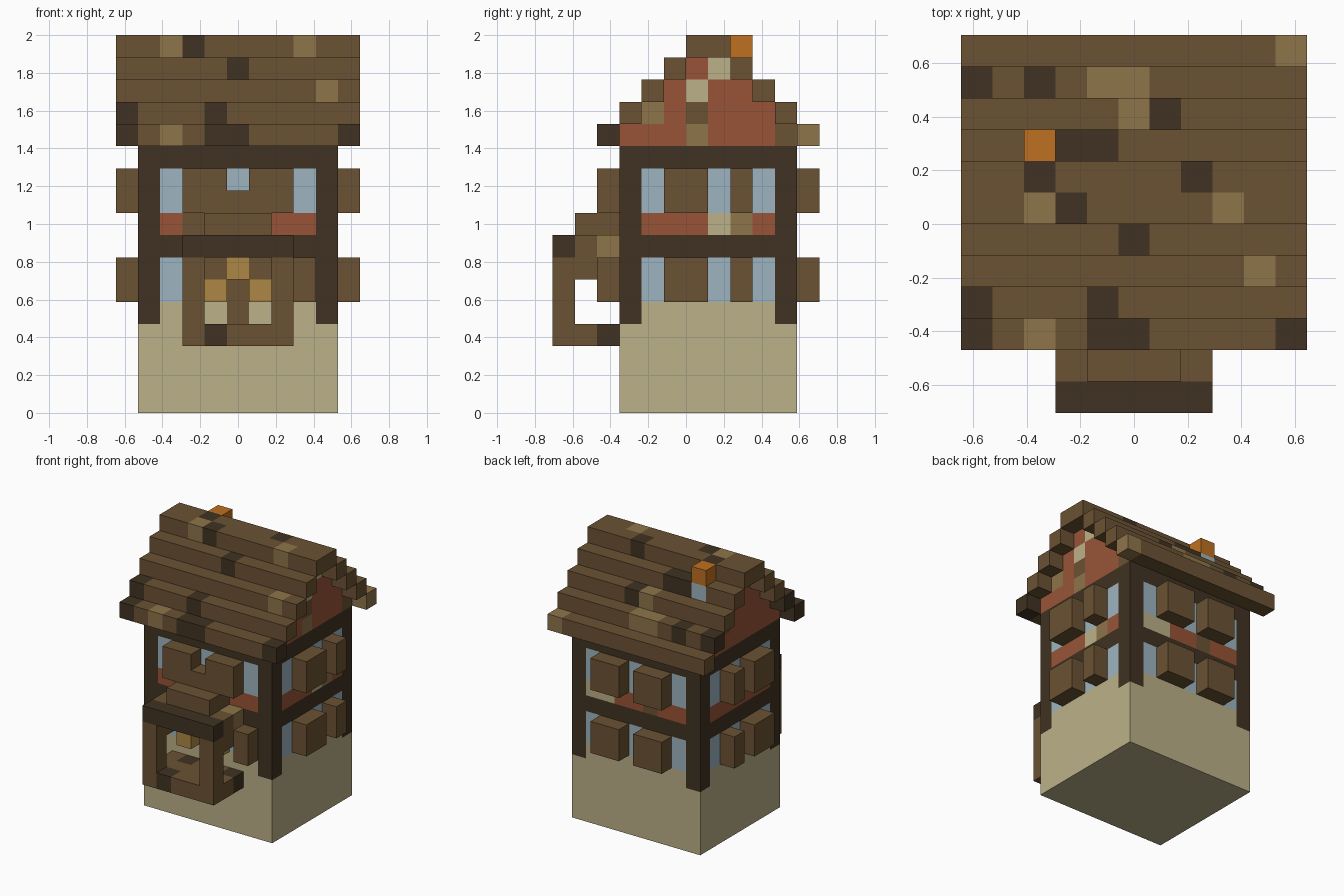
import bpy, bmesh
from mathutils import Matrix, Vector

if "Cube" in bpy.data.objects:
    bpy.data.objects.remove(bpy.data.objects["Cube"])

U = 2 / 17  # edge of one building block
OFFSET = Vector((5.5, 6, 0))


def linear(c):
    c /= 255
    return c / 12.92 if c < 0.04 else ((c + 0.055) / 1.055) ** 2.4


PALETTE = {
    "B": ("brown_wood", (107, 82, 51)),
    "D": ("dark_timber", (64, 50, 34)),
    "T": ("tan_wood", (142, 117, 74)),
    "R": ("red_brick", (152, 84, 54)),
    "G": ("window_blue", (157, 181, 192)),
    "C": ("cream_plaster", (187, 177, 137)),
    "A": ("amber_wood", (173, 135, 69)),
    "O": ("chimney_orange", (191, 112, 32)),
}
KEYS = list(PALETTE)
MATERIALS = []
for label, rgb in PALETTE.values():
    m = bpy.data.materials.new(label)
    m.use_nodes = True
    colour = (*[linear(c) for c in rgb], 1)
    m.diffuse_color = colour
    m.node_tree.nodes["Principled BSDF"].inputs["Base Color"].default_value = colour
    MATERIALS.append(m)


def part(name, boxes):
    """One object from boxes given as (corner, size, colour key) in blocks."""
    used = sorted({KEYS.index(b[2]) for b in boxes})
    bm = bmesh.new()
    for corner, size, key in boxes:
        size = Vector(size)
        centre = (Vector(corner) + size / 2 - OFFSET) * U
        made = bmesh.ops.create_cube(bm, size=1, matrix=Matrix.Translation(centre) @ Matrix.Diagonal((*(size * U), 1)))
        for f in {f for v in made["verts"] for f in v.link_faces}:
            f.material_index = used.index(KEYS.index(key))
    mesh = bpy.data.meshes.new(name)
    bm.to_mesh(mesh)
    bm.free()
    for i in used:
        mesh.materials.append(MATERIALS[i])
    bpy.context.collection.objects.link(bpy.data.objects.new(name, mesh))


def strip(corner, axis, pattern, height=1):
    """Row of blocks along an axis; equal neighbours merge, dots are gaps."""
    boxes, i = [], 0
    while i < len(pattern):
        n = 1
        while i + n < len(pattern) and pattern[i + n] == pattern[i]:
            n += 1
        if pattern[i] != ".":
            start, size = list(corner), [1, 1, height]
            start[axis] += i
            size[axis] = n
            boxes.append((start, size, pattern[i]))
        i += n
    return boxes


# Plaster base and corner posts
part("plaster_base", [((1, 3, 0), (9, 8, 4), "C")])
for x, side in ((1, "right"), (9, "left")):
    for y, end in ((3, "front"), (10, "back")):
        part(f"corner_post_{end}_{side}", [((x, y, 4), (1, 1, 8), "D")])

# Walls between the posts: plaster, windows, beam, bricks, windows, beam
front, back = "RBBBBRR", "RRBRRCC"
right, left = "RRRRRR", "RRRCTR"
for name, corner, axis, bricks in (("front", (2, 3), 0, front), ("back", (2, 10), 0, back),
                                   ("right", (1, 4), 1, right), ("left", (9, 4), 1, left)):
    n = len(bricks)
    door = name == "front"
    layers = [(4, "CCCBCCC" if door else "C" * n, 1), (5, "GGGBGGG" if door else "G" * n, 2),
              (7, "D" * n, 1), (8, bricks, 1), (9, "G" * n, 2), (11, "D" * n, 1)]
    part(f"{name}_wall", [b for z, pat, h in layers for b in strip((*corner, z), axis, pat, h)])

# Shutters
for z, floor in ((5, "lower"), (9, "upper")):
    for x, side in ((0, "right"), (10, "left")):
        part(f"{side}_shutters_{floor}", strip((x, 5, z), 1, "BB.B", 2))
    part(f"back_shutters_{floor}", strip((3, 11, z), 0, "BB.BB", 2))
part("front_shutters_upper", strip((3, 2, 9), 0, "BB.BB", 2))
part("front_shutter_lower", strip((8, 2, 5), 0, "B", 2))

# Porch: floor, posts, braces, stepped canopy and carved door arch
part("porch_floor", strip((3, 0, 3), 0, "BDBBB") + strip((3, 1, 3), 0, "BBBBB") + strip((3, 2, 3), 0, "BDBBD"))
part("porch_posts", strip((3, 0, 4), 0, "B...B", 3))
part("porch_braces", strip((3, 1, 6), 0, "B...B"))
part("porch_canopy", strip((3, 0, 7), 0, "DDDDD") + strip((3, 1, 7), 0, "BBBBB") + strip((3, 2, 7), 0, "BBBBT"))
part("porch_canopy_top", [((4, 1, 8), (3, 2, 1), "B"), ((5, 2, 9), (1, 1, 1), "B")])
part("door_arch", strip((4, 2, 5), 0, "A.A") + strip((4, 2, 6), 0, "BAB"))

# Gables
gable_left = ["RRRTRRRB", "TRBRRR", "RCRR", "RC"]
gable_right = ["RRRRRRRR", "RRRRBR", "RRRR", "RR"]
for x, side, rows in ((1, "right", gable_right), (9, "left", gable_left)):
    part(f"{side}_gable", [b for i, r in enumerate(rows) for b in strip((x, 3 + i, 12 + i), 1, r)])

# Stepped roof, one plank row per step, from the eaves to the ridge
front_rows = ["DBTBDDBBBBD", "DBBBDBBBBBB", "BBBBBBBBBTB", "BBBBBDBBBBB", "BBTDBBBBTBB"]
back_rows = ["BBBBBBBBBBT", "DBDBTTBBBBB", "BBBBBTDBBBB", "BBGDDBBBBBB", "BBDBBBBDBBB"]
for i, (f, b) in enumerate(zip(front_rows, back_rows)):
    part(f"roof_front_row_{i + 1}", strip((0, 2 + i, 12 + i), 0, f))
    part(f"roof_back_row_{i + 1}", strip((0, 11 - i, 12 + i), 0, b))
part("chimney", [((2, 8, 16), (1, 1, 1), "O")])
